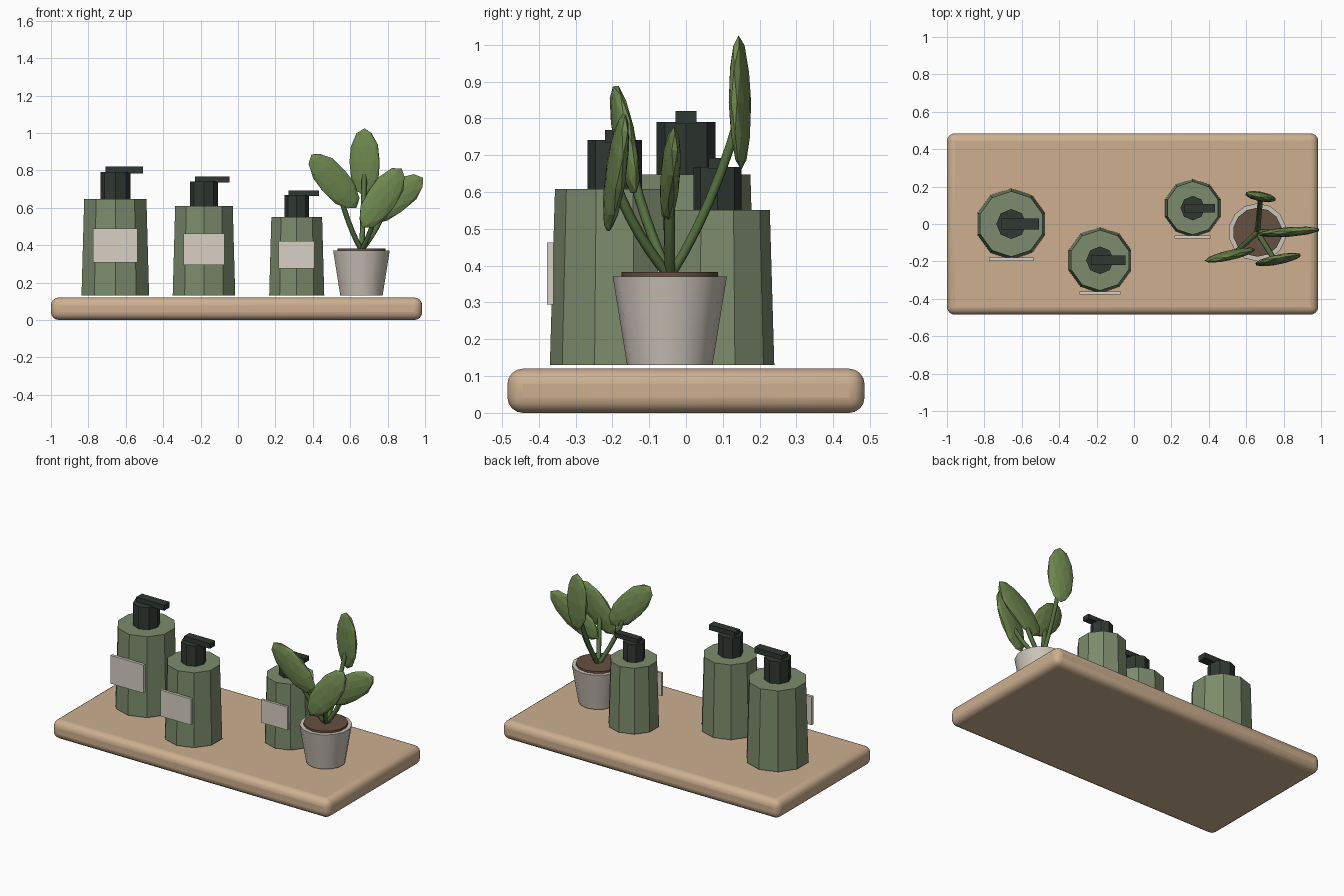
import bpy, bmesh, math
from mathutils import Vector, Matrix

if "Cube" in bpy.data.objects:
    bpy.data.objects.remove(bpy.data.objects["Cube"])


def material(name, rgb):
    m = bpy.data.materials.new(name)
    m.diffuse_color = (*rgb, 1)
    m.use_nodes = True
    m.node_tree.nodes["Principled BSDF"].inputs["Base Color"].default_value = m.diffuse_color
    return m


WOOD = material("wood", (0.61, 0.43, 0.28))
SAGE = material("sage", (0.20, 0.26, 0.15))
DARK = material("dark", (0.03, 0.04, 0.033))
CREAM = material("cream", (0.68, 0.63, 0.55))
CERAMIC = material("ceramic", (0.60, 0.55, 0.48))
SOIL = material("soil", (0.13, 0.08, 0.05))
STEM = material("stem_green", (0.09, 0.16, 0.05))
LEAF = material("leaf_green", (0.16, 0.25, 0.08))


def add(name, bm, mat):
    bmesh.ops.recalc_face_normals(bm, faces=bm.faces[:])
    me = bpy.data.meshes.new(name)
    bm.to_mesh(me)
    bm.free()
    me.materials.append(mat)
    ob = bpy.data.objects.new(name, me)
    bpy.context.collection.objects.link(ob)
    return ob


def box(name, lo, hi, mat):
    lo, hi = Vector(lo), Vector(hi)
    bm = bmesh.new()
    bmesh.ops.create_cube(bm, size=1, matrix=Matrix.Translation((lo + hi) / 2)
                          @ Matrix.Diagonal((*(hi - lo), 1)))
    return add(name, bm, mat)


def cone(name, x, y, z0, z1, r0, r1, sides, mat):
    # starts with a vertex on +y
    bm = bmesh.new()
    bmesh.ops.create_cone(bm, cap_ends=True, segments=sides, radius1=r0, radius2=r1,
                          depth=z1 - z0,
                          matrix=Matrix.Translation((x, y, (z0 + z1) / 2)))
    return add(name, bm, mat)


def smooth(ob):
    bpy.ops.object.select_all(action='DESELECT')
    ob.select_set(True)
    bpy.context.view_layer.objects.active = ob
    bpy.ops.object.shade_smooth_by_angle(angle=math.radians(32))


# tray with rounded edges
tray = box("tray", (-1, -0.485, 0), (0.985, 0.485, 0.12), WOOD)
bev = tray.modifiers.new("round", 'BEVEL')
bev.width, bev.segments = 0.042, 4
smooth(tray)


# pump bottle: body, label, collar, nozzle
def bottle(n, x, y, s):
    z = 0.13
    top, cap = z + 0.517 * s, z + 0.66 * s
    cone(f"bottle_body_{n}", x, y, z, top, 0.19 * s, 0.175 * s, 10, SAGE)
    box(f"bottle_label_{n}", (x - 0.118 * s, y - 0.199 * s, z + 0.177 * s),
        (x + 0.118 * s, y - 0.18 * s, z + 0.36 * s), CREAM)
    cone(f"pump_collar_{n}", x, y, top, cap, 0.08 * s, 0.08 * s, 8, DARK)
    box(f"pump_nozzle_{n}", (x - 0.053 * s, y - 0.0285 * s, cap - 0.006 * s),
        (x + 0.147 * s, y + 0.0285 * s, cap + 0.03 * s), DARK)


bottle(1, -0.656, 0.0, 1.0)
bottle(2, -0.182, -0.194, 0.925)
bottle(3, 0.314, 0.085, 0.815)

# plant pot and soil
PX, PY = 0.66, -0.044
smooth(cone("pot", PX, PY, 0.13, 0.37, 0.116, 0.155, 14, CERAMIC))
smooth(cone("soil", PX, PY, 0.35, 0.383, 0.131, 0.131, 14, SOIL))


# curved stem swept along a bezier path
def stem(name, end):
    start = Vector((PX, PY, 0.37))
    d = end - start
    cu = bpy.data.curves.new(name, 'CURVE')
    cu.dimensions = '3D'
    cu.bevel_depth, cu.bevel_resolution = 0.014, 1
    cu.resolution_u, cu.use_fill_caps = 6, True
    sp = cu.splines.new('BEZIER')
    sp.bezier_points.add(1)
    a, b = sp.bezier_points
    ctrl = start + Vector((d.x * 0.62, d.y * 0.62, d.z * 0.42))
    for p, co in ((a, start), (b, end)):
        p.handle_left_type = p.handle_right_type = 'FREE'
        p.co = co
        p.handle_left = p.handle_right = co + (ctrl - co) * 0.667
    cu.materials.append(STEM)
    bpy.context.collection.objects.link(bpy.data.objects.new(name, cu))


# flattened low-poly leaf from base to tip
def leaf(name, base, tip, facing):
    axis = (tip - base).normalized()
    side = axis.cross(facing).normalized()
    normal = side.cross(axis)
    rot = Matrix((side, normal, axis)).transposed().to_4x4()
    bm = bmesh.new()
    bmesh.ops.create_icosphere(bm, subdivisions=2, radius=1,
                               matrix=Matrix.Translation((base + tip) / 2) @ rot
                               @ Matrix.Diagonal((0.085, 0.026, (tip - base).length / 2, 1)))
    add(name, bm, LEAF)


LEAVES = [
    ((0.677, 0.15, 0.66), (0.677, 0.143, 1.025), (0.2, 1, 0)),
    ((0.634, -0.135, 0.60), (0.393, -0.198, 0.885), (-0.1, 1, 0)),
    ((0.665, -0.215, 0.495), (0.875, -0.165, 0.81), (-0.1, 1, 0)),
    ((0.665, -0.055, 0.53), (0.99, -0.03, 0.76), (-0.05, 1, 0)),
]
for i, (base, tip, facing) in enumerate(LEAVES, 1):
    base, tip = Vector(base), Vector(tip)
    stem(f"stem_{i}", base.lerp(tip, 0.42))
    leaf(f"leaf_{i}", base, tip, Vector(facing))
